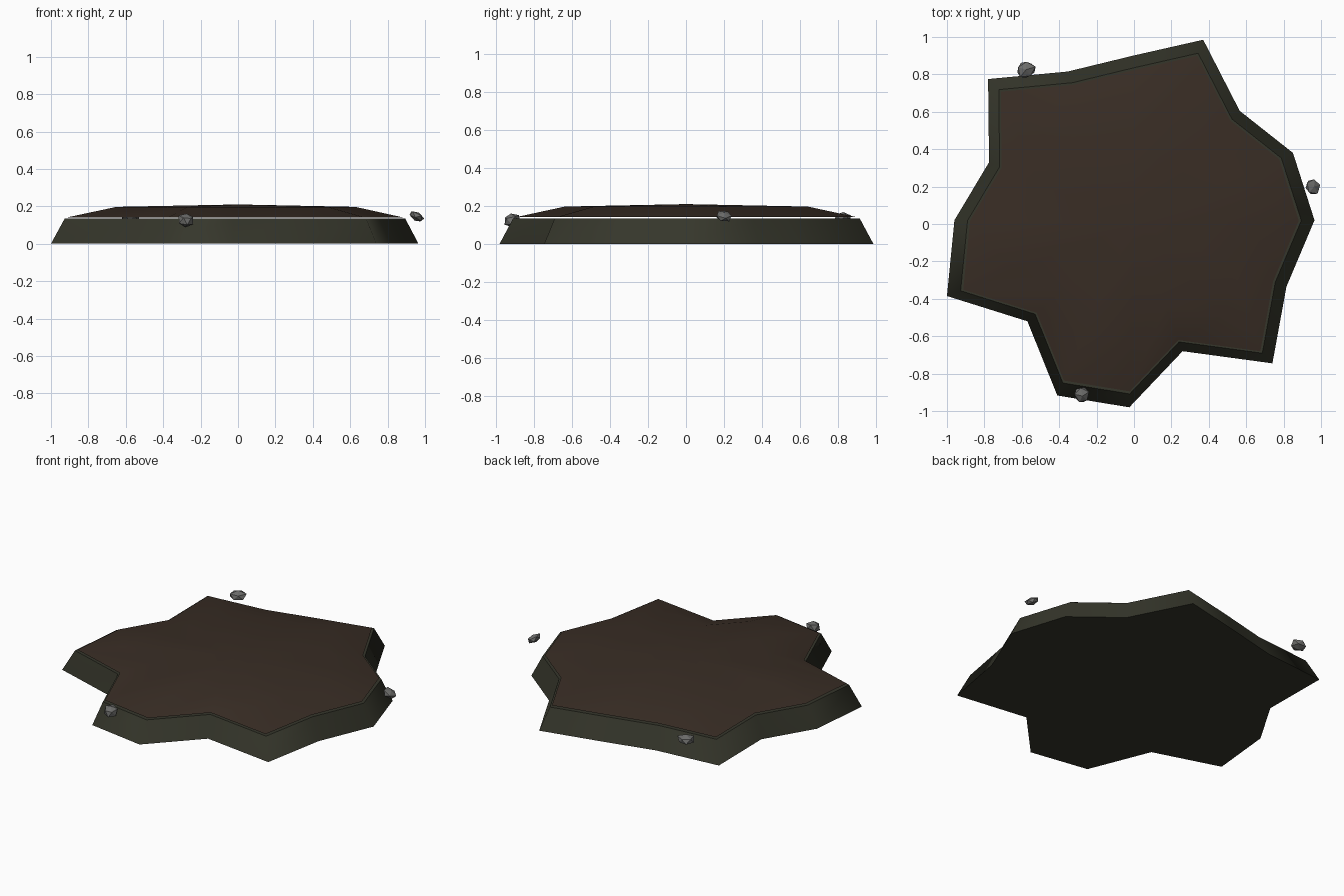
import bpy, bmesh, random
from mathutils import Vector, Euler

if "Cube" in bpy.data.objects:
    bpy.data.objects.remove(bpy.data.objects["Cube"])


def material(name, rgb):
    m = bpy.data.materials.new(name)
    m.diffuse_color = (*rgb, 1)
    m.use_nodes = True
    m.node_tree.nodes["Principled BSDF"].inputs["Base Color"].default_value = m.diffuse_color
    return m


moss = material("dark moss", (0.036, 0.037, 0.024))
soil = material("brown soil", (0.040, 0.026, 0.018))
rock = material("grey stone", (0.15, 0.15, 0.145))

# Ragged outline of the patch, seen from above
OUTLINE = [(0.37, 0.985), (-0.005, 0.90), (-0.355, 0.815), (-0.78, 0.775),
           (-0.775, 0.33), (-0.96, 0.02), (-1.0, -0.385), (-0.57, -0.52),
           (-0.41, -0.917), (-0.025, -0.98), (0.26, -0.68), (0.74, -0.745),
           (0.815, -0.335), (0.965, 0.02), (0.85, 0.38), (0.565, 0.605)]


def finish(name, bm, mat):
    me = bpy.data.meshes.new(name)
    bm.to_mesh(me)
    bm.free()
    me.materials.append(mat)
    ob = bpy.data.objects.new(name, me)
    bpy.context.collection.objects.link(ob)
    return ob


def ring(bm, scale, z):
    return [bm.verts.new((x * scale, y * scale, z)) for x, y in OUTLINE]


def bridge(bm, low, high):
    n = len(low)
    for i in range(n):
        j = (i + 1) % n
        bm.faces.new((low[i], low[j], high[j], high[i])).smooth = True


# Mossy base slab: smooth sloping wall with sharp rims
bm = bmesh.new()
low, high = ring(bm, 1, 0), ring(bm, 0.927, 0.134)
bridge(bm, low, high)
for cap in (bm.faces.new(low[::-1]), bm.faces.new(high)):
    for e in cap.edges:
        e.smooth = False
finish("mossy_base", bm, moss)

# Gently domed soil top, floating just above the slab
bm = bmesh.new()
low, high = ring(bm, 0.913, 0.141), ring(bm, 0.65, 0.197)
bridge(bm, low, high)
peak = bm.verts.new((0, 0, 0.21))
for i in range(len(high)):
    bm.faces.new((high[i], high[(i + 1) % len(high)], peak)).smooth = True
finish("soil_top", bm, soil)

# Small faceted stones around the edge: centre, half sizes, tilt
STONES = [("back_stone", (-0.577, 0.825, 0.137), (0.054, 0.050, 0.032), (0, 0, 0.3)),
          ("right_stone", (0.955, 0.20, 0.145), (0.046, 0.046, 0.026), (0, 0.5, 0.2)),
          ("front_stone", (-0.278, -0.914, 0.127), (0.042, 0.046, 0.038), (0.2, 0, 0.5))]
for seed, (name, centre, half, tilt) in enumerate(STONES):
    random.seed(seed + 3)
    bm = bmesh.new()
    bmesh.ops.create_icosphere(bm, subdivisions=1, radius=1)
    turn = Euler(tilt).to_matrix()
    for v in bm.verts:
        p = v.co * random.uniform(0.88, 1.1)
        v.co = Vector(centre) + turn @ Vector([a * b for a, b in zip(p, half)])
        v.co.x = min(v.co.x, 1.0)
    finish(name, bm, rock)
